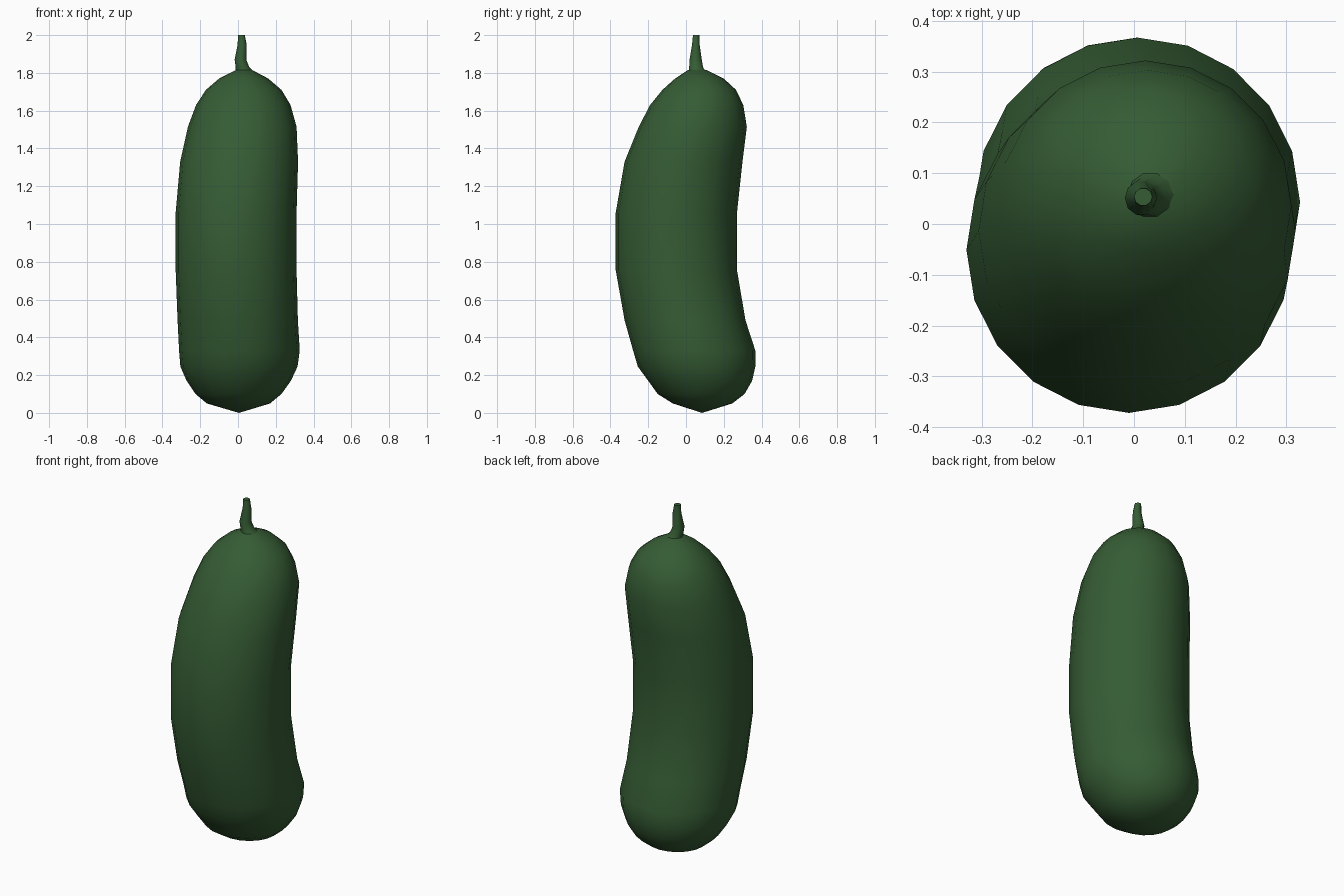
import bpy, bmesh, math

if "Cube" in bpy.data.objects:
    bpy.data.objects.remove(bpy.data.objects["Cube"])

green = bpy.data.materials.new("dark green")
green.diffuse_color = (0.036, 0.107, 0.034, 1)
green.use_nodes = True
green.node_tree.nodes["Principled BSDF"].inputs["Base Color"].default_value = green.diffuse_color


def loft(name, rings, sides, bottom=None, top=None):
    """Skin elliptical sections given as (z, x min, x max, y min, y max)."""
    bm = bmesh.new()
    loops = []
    for z, x0, x1, y0, y1 in rings:
        loop = []
        for i in range(sides):
            a = 2 * math.pi * i / sides
            loop.append(bm.verts.new(((x0 + x1) / 2 + (x1 - x0) / 2 * math.cos(a),
                                      (y0 + y1) / 2 + (y1 - y0) / 2 * math.sin(a), z)))
        loops.append(loop)
    for a, b in zip(loops, loops[1:]):
        for i in range(sides):
            j = (i + 1) % sides
            bm.faces.new((a[i], a[j], b[j], b[i]))
    # Close the ends with a pole or a flat cap
    for loop, pole in ((loops[0][::-1], bottom), (loops[-1], top)):
        if pole:
            p = bm.verts.new(pole)
            for i in range(sides):
                bm.faces.new((loop[i], loop[(i + 1) % sides], p))
        else:
            bm.faces.new(loop)
    mesh = bpy.data.meshes.new(name)
    bm.to_mesh(mesh)
    bm.free()
    mesh.materials.append(green)
    ob = bpy.data.objects.new(name, mesh)
    bpy.context.collection.objects.link(ob)
    bpy.context.view_layer.objects.active = ob
    bpy.ops.object.select_all(action='DESELECT')
    ob.select_set(True)
    bpy.ops.object.shade_smooth_by_angle(angle=math.radians(50))
    return ob


# Curved body
loft("cucumber_body", [
    (0.05, -0.165, 0.17, -0.07, 0.245),
    (0.10, -0.225, 0.23, -0.15, 0.31),
    (0.17, -0.272, 0.28, -0.20, 0.35),
    (0.245, -0.305, 0.315, -0.255, 0.367),
    (0.33, -0.312, 0.327, -0.28, 0.367),
    (0.49, -0.32, 0.317, -0.325, 0.315),
    (0.755, -0.33, 0.31, -0.372, 0.27),
    (1.06, -0.33, 0.31, -0.372, 0.27),
    (1.33, -0.306, 0.318, -0.325, 0.299),
    (1.515, -0.265, 0.31, -0.25, 0.322),
    (1.63, -0.222, 0.278, -0.19, 0.303),
    (1.71, -0.17, 0.23, -0.125, 0.265),
    (1.77, -0.10, 0.16, -0.058, 0.20),
    (1.815, -0.012, 0.075, 0.01, 0.11),
], 20, bottom=(0.005, 0.085, 0), top=(0.033, 0.06, 1.82))

# Flared, slightly bent stem
loft("stem", [
    (1.81, -0.012, 0.082, 0.012, 0.106),
    (1.83, -0.012, 0.06, 0.015, 0.092),
    (1.87, -0.018, 0.044, 0.017, 0.085),
    (1.95, -0.002, 0.046, 0.031, 0.073),
    (2.00, 0.0, 0.036, 0.036, 0.071),
], 10)
